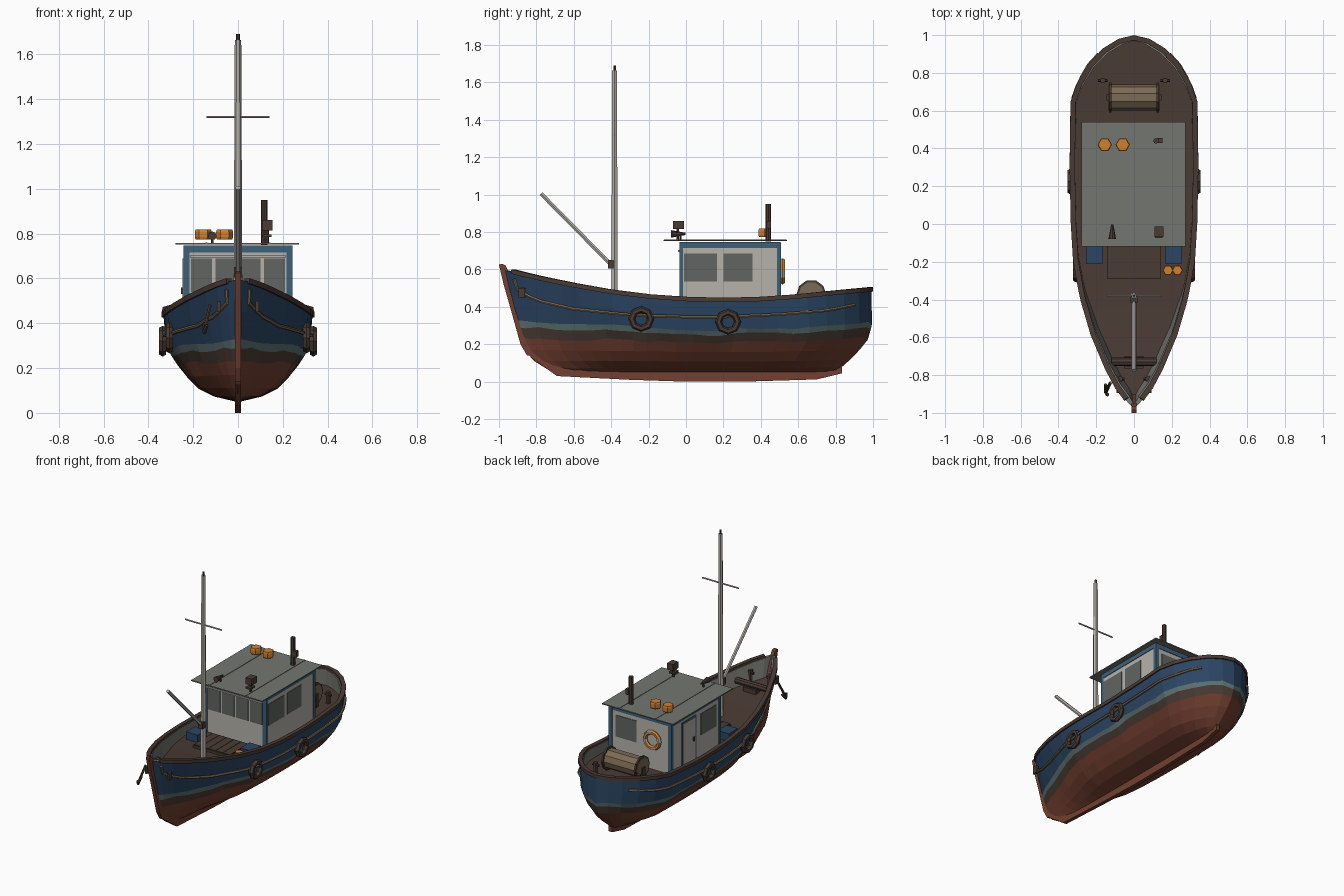
import bpy, bmesh, math, random
from mathutils import Vector, Matrix

if "Cube" in bpy.data.objects:
    bpy.data.objects.remove(bpy.data.objects["Cube"])

random.seed(4)
COL = {"hull_blue": (.024, .060, .125), "trim_blue": (.047, .118, .195), "bottom_red": (.17, .05, .03),
       "dark_brown": (.068, .043, .034), "roof_grey": (.175, .18, .16), "cabin_white": (.47, .45, .41),
       "window_grey": (.12, .13, .12), "orange": (.62, .22, .03), "rope_tan": (.20, .145, .09),
       "waterline_teal": (.11, .17, .175)}
M = {}
for n, c in COL.items():
    M[n] = bpy.data.materials.new(n)
    M[n].diffuse_color = (*c, 1)

def finish(name, bm, *mats):
    bmesh.ops.recalc_face_normals(bm, faces=bm.faces)
    me = bpy.data.meshes.new(name)
    bm.to_mesh(me); bm.free()
    for m in mats:
        me.materials.append(M[m])
    ob = bpy.data.objects.new(name, me)
    bpy.context.collection.objects.link(ob)
    return ob

def box(name, mat, x0, x1, y0, y1, z0, z1):
    bm = bmesh.new()
    bmesh.ops.create_cube(bm, size=1, matrix=Matrix.Translation(((x0+x1)/2, (y0+y1)/2, (z0+z1)/2))
                          @ Matrix.Diagonal((x1-x0, y1-y0, z1-z0, 1)))
    return finish(name, bm, mat)

def sweep(name, mat, pts, section, scales=None):
    """Sweep a closed 2D section along a path, capped at both ends."""
    pts = [Vector(p) for p in pts]
    bm, rings, side = bmesh.new(), [], Vector((1, 0, 0))
    for i, p in enumerate(pts):
        t = (pts[min(i+1, len(pts)-1)] - pts[max(i-1, 0)]).normalized()
        s = t.cross(Vector((0, 0, 1)))
        if s.length > .05:
            side = s.normalized()
        up = side.cross(t).normalized()
        k = scales[i] if scales else 1
        rings.append([bm.verts.new(p + (side*a + up*b)*k) for a, b in section])
    n = len(section)
    for r, q in zip(rings, rings[1:]):
        for j in range(n):
            bm.faces.new((r[j], r[(j+1) % n], q[(j+1) % n], q[j]))
    bm.faces.new(rings[0]); bm.faces.new(rings[-1])
    return finish(name, bm, mat)

def circle(r, n):
    return [(r*math.cos(2*math.pi*i/n), r*math.sin(2*math.pi*i/n)) for i in range(n)]

def tube(name, mat, pts, r, n=8, scales=None):
    return sweep(name, mat, pts, circle(r, n), scales)

def plate_x(name, mat, poly, half):
    """Side profile (y, z) extruded across x."""
    bm = bmesh.new()
    f = bm.faces.new([bm.verts.new((-half, y, z)) for y, z in poly])
    ext = bmesh.ops.extrude_face_region(bm, geom=[f])["geom"]
    bmesh.ops.translate(bm, vec=(2*half, 0, 0), verts=[v for v in ext if isinstance(v, bmesh.types.BMVert)])
    return finish(name, bm, mat)

def ring(name, loc, normal, R, r, seg, sides, *mats, rule=lambda i: 0):
    bm = bmesh.new()
    rot = Vector((0, 0, 1)).rotation_difference(Vector(normal)).to_matrix()
    v = [[bm.verts.new(Vector(loc) + rot @ Vector(((R+a)*math.cos(t), (R+a)*math.sin(t), b)))
          for a, b in circle(r, sides)] for t in [2*math.pi*i/seg for i in range(seg)]]
    for i in range(seg):
        for j in range(sides):
            f = bm.faces.new((v[i][j], v[(i+1) % seg][j], v[(i+1) % seg][(j+1) % sides], v[i][(j+1) % sides]))
            f.material_index = rule(i)
    return finish(name, bm, *mats)

def tab(table, x):
    for (a, p), (b, q) in zip(table, table[1:]):
        if x <= b:
            return p + (q-p)*max(0, (x-a)/(b-a))
    return table[-1][1]

# Hull lines: sheer height, plan half-width, section shape, bow and stern profiles
SHEER = [(-1, .602), (-.8, .553), (-.6, .512), (-.4, .477), (-.2, .452), (0, .438), (.2, .433), (.4, .438),
         (.6, .452), (.8, .472), (1, .49)]
BEAM = [(-1, 0), (-.95, .045), (-.88, .095), (-.78, .147), (-.6, .222), (-.4, .28), (-.2, .315), (0, .327), (.3, .333),
        (.65, .328), (.75, .293), (.85, .235), (.93, .16), (.98, .08), (1, 0)]
SECT = [(0, .03), (.06, .32), (.15, .53), (.28, .68), (.44, .82), (.64, .96), (1, 1)]
BOW = [(0, -.70), (.1, -.79), (.25, -.86), (.5, -.90), (.75, -.94), (1, -.98)]
STERN = [(0, .80), (.12, .86), (.25, .92), (.44, .98), (.6, .994), (1, .992)]

def width(t, u):
    k = min(1, max(0, (-u-.35)/.65))
    return tab(BEAM, u) * (tab(SECT, t)*(1-k) + t**.8*k)

def hull_pt(t, u):
    yb, ys = tab(BOW, t), tab(STERN, t)
    y = yb + (ys-yb)*(u+1)/2
    return Vector((width(t, u), y, .05 + (tab(SHEER, y)-.05)*t - .17*t*(1-t)*max(0, -y)**2))

def hull_x(y, z):
    t = (z-.05)/(tab(SHEER, y)-.05)
    yb, ys = tab(BOW, t), tab(STERN, t)
    return width(t, 2*(y-yb)/(ys-yb)-1)

def deck_z(y):
    return .38 + .1*max(0, -y)**2

# Hull with bands of paint, inner bulwark and deck as one closed shell
US = [-1, -.95, -.88, -.78, -.69, -.6, -.5, -.42, -.35, -.27, -.2, -.1, 0, .08, .15, .23, .3, .39, .48, .56, .65, .75, .85, .93,
      .98, 1]
TS = [0, .06, .15, .28, .415, .53, .595, .8, 1]
MATI = [0, 0, 0, 0, 1, 2, 3, 3, 4, 4]
WAVE = [random.uniform(-.008, .008) for u in US]
rows = []
for t in TS:
    wavy = t in (.415, .53, .595)
    rows.append([hull_pt(t, u) + Vector((0, 0, (w + random.uniform(-.004, .004)) if wavy else 0)) for u, w in zip(US, WAVE)])
inset = lambda p, d: Vector((max(0, p.x-d), p.y*.978, p.z))
rows.append([inset(p, .02) for p in rows[-1]])
low = [inset(hull_pt((deck_z(p.y)-.05)/(p.z-.05), u), .015) for p, u in zip(rows[-2], US)]
for p in low:
    p.z = deck_z(p.y)
rows.append(low)
bm = bmesh.new()
sides = [[[bm.verts.new((p.x*s, p.y, p.z)) for p in r] for r in rows] for s in (1, -1)]
for g in sides:
    for j in range(len(rows)-1):
        for k in range(len(US)-1):
            bm.faces.new((g[j][k], g[j][k+1], g[j+1][k+1], g[j+1][k])).material_index = MATI[j]
for j, mi in ((0, 0), (-1, 1)):
    a, b = sides[0][j], sides[1][j]
    for k in range(len(US)-1):
        bm.faces.new((a[k], a[k+1], b[k+1], b[k])).material_index = mi
bmesh.ops.remove_doubles(bm, verts=bm.verts, dist=1e-4)
finish("hull", bm, "bottom_red", "dark_brown", "waterline_teal", "hull_blue", "roof_grey")

# Rail cap, stem and keel
star = [hull_pt(1, u) + Vector((0, 0, .004)) for u in US]
path = star[1:] + [Vector((-p.x, p.y, p.z)) for p in reversed(star[1:-1])]
sweep("rail_cap", "dark_brown", path, [(-.02, -.012), (.008, -.012), (.008, .012), (-.02, .012)])
plate_x("stem_post", "bottom_red", [(-1, .625), (-.975, .52), (-.935, .38), (-.885, .2), (-.85, .14), (-.8, .14),
                                    (-.85, .25), (-.89, .42), (-.93, .55), (-.965, .622), (-.985, .63)], .013)
plate_x("keel", "bottom_red", [(-.86, .17), (-.83, .13), (-.69, .03), (-.3, .01), (0, 0), (.3, 0), (.7, .012), (.835, .045),
                               (.835, .1), (.7, .085), (0, .07), (-.65, .07), (-.78, .15)], .013)

# Side ropes, tyre fenders, hawse plates
ROPE = [(-.92, .55), (-.9, .49), (-.8, .435), (-.6, .388), (-.3, .357), (0, .346), (.2, .346), (.5, .36), (.75, .38), (.9, .41)]
RY = [-.92, -.91, -.9, -.87] + [-.83 + 1.73*i/30 for i in range(31)]
for s, tag in ((1, "right"), (-1, "left")):
    tube("rope_" + tag, "rope_tan", [(s*(hull_x(y, tab(ROPE, y))+.007), y, tab(ROPE, y)) for y in RY], .009, 6)
    for y, z in ((-.24, .335), (.225, .32)):
        ring("tyre_" + tag, (s*(hull_x(y, z)+.016), y, z), (1, 0, 0), .051, .018, 8, 6, "dark_brown")
    box("hawse_plate_" + tag, "dark_brown", s*.085-.008, s*.085+.008, -.895, -.86, .45, .50)
    # Bollards fore and aft
    for y, x in ((-.82, .075), (.76, .165)):
        z = deck_z(y)
        tube("bollard_" + tag, "dark_brown", [(s*x, y, z), (s*x, y, z+.08)], .016, 6)
        tube("bollard_bar_" + tag, "dark_brown", [(s*x-.025, y, z+.06), (s*x+.025, y, z+.06)], .008, 6)
    box("fish_crate_" + tag, "hull_blue", s*.21-.045, s*.21+.045, -.21, -.11, .38, .437)

# Anchor on the left bow
tube("anchor_shank", "dark_brown", [(-.125, -.84, .48), (-.148, -.89, .37)], .008, 6)
tube("anchor_arms", "dark_brown", [(-.15, -.85, .40), (-.15, -.89, .36), (-.14, -.905, .39)], .009, 6)

# Cabin walls, trim and roof
X, Y0, Y1 = .24, -.03, .502
box("cabin", "cabin_white", -X, X, Y0, Y1, .375, .745)
for s in (1, -1):
    for y in (Y0, Y1):
        box("corner_trim", "trim_blue", s*(X-.01)-.014, s*(X-.01)+.014, y-.006 if y < 0 else y-.015,
            y+.015 if y < 0 else y+.006, .375, .744)
    box("top_trim_side", "trim_blue", s*X-.004, s*X+.004, Y0, Y1, .715, .746)
for y in (Y0, Y1):
    box("top_trim_end", "trim_blue", -X, X, y-.004, y+.004, .715, .746)
box("roof", "roof_grey", -.278, .272, -.12, .54, .751, .758)
for x in (-.14, .14):
    box("roof_seam", "roof_grey", x-.004, x+.004, -.118, .538, .758, .761)

# Windows and door
for i in range(4):
    x = -.162 + .108*i
    box("front_window", "window_grey", x-.047, x+.047, Y0-.004, Y0, .54, .69)
box("front_window_ledge", "cabin_white", -.215, .215, Y0-.012, Y0, .693, .703)
for y0, y1 in ((-.012, .165), (.20, .355)):
    box("right_window", "window_grey", X, X+.004, y0, y1, .535, .685)
box("left_window", "window_grey", -X-.004, -X, .01, .18, .535, .685)
box("back_window", "window_grey", .03, .19, Y1, Y1+.004, .535, .685)
box("door_frame", "trim_blue", -X-.004, -X, .235, .395, .375, .70)
box("door_panel", "cabin_white", -X-.007, -X-.004, .25, .38, .375, .688)
box("door_handle", "dark_brown", -X-.015, -X-.007, .262, .274, .53, .56)
ring("life_ring", (-.10, .516, .59), (0, 1, 0), .055, .015, 12, 6, "orange", "cabin_white",
     rule=lambda i: 1 if i % 3 == 0 else 0)

# Roof gear: exhaust, search light, horn, floats
tube("exhaust", "dark_brown", [(.117, .44, .75), (.117, .44, .95)], .015, 8)
box("exhaust_bracket", "dark_brown", .125, .15, .43, .455, .82, .86)
tube("light_stand", "dark_brown", [(.13, -.045, .755), (.13, -.045, .83)], .008, 6)
box("light_base", "dark_brown", .11, .15, -.075, -.025, .785, .797)
box("search_light", "dark_brown", .108, .155, -.07, -.012, .815, .86)
tube("horn", "dark_brown", [(-.115, -.002, .79), (-.115, -.08, .79)], .02, 8, [.3, 1])
tube("horn_stand", "dark_brown", [(-.115, -.03, .755), (-.115, -.03, .79)], .006, 6)
for x, y, z in ((-.155, .42, .774), (-.06, .42, .774), (.18, -.245, .385), (.23, -.245, .385)):
    r = .038 if y > 0 else .028
    tube("float", "orange", [(x, y, z), (x, y, z+.01), (x, y, z+.034), (x, y, z+.044)], r, 6, [.9, 1, 1, .9])

# Mast, crossbar, boom
MY = -.382
tube("mast", "cabin_white", [(0, MY, .38), (0, MY, 1.665)], .02, 6, [1, .72])
tube("mast_cap", "dark_brown", [(0, MY, 1.66), (0, MY, 1.69)], .008, 6)
tube("crossbar", "cabin_white", [(-.14, MY, 1.32), (.14, MY, 1.32)], .005, 6)
tube("boom", "cabin_white", [(0, -.40, .625), (0, -.775, 1.005)], .012, 6)
box("boom_bracket", "dark_brown", -.018, .018, -.418, -.385, .605, .65)

# Deck hatch with planks
box("hatch_coaming", "dark_brown", -.143, .143, -.292, -.08, .375, .405)
for i in range(5):
    x = -.112 + .056*i
    box("hatch_plank", "dark_brown", x-.0265, x+.0265, -.288, -.084, .405, .411)

# Bow windlass and stern winch
box("windlass_base", "dark_brown", -.05, .05, -.765, -.70, .41, .46)
tube("windlass_drum", "dark_brown", [(-.12, -.73, .475), (.12, -.73, .475)], .022, 8)
tube("net_drum", "rope_tan", [(-.135, .67, .465), (.135, .67, .465)], .068, 10)
for s in (1, -1):
    tube("drum_flange", "dark_brown", [(s*.12, .67, .465), (s*.132, .67, .465)], .08, 10)
    box("winch_leg", "dark_brown", s*.14-.005, s*.14+.005, .655, .685, .375, .47)

for m in bpy.data.materials:
    if m.users and not m.is_grease_pencil:
        m.use_nodes = True
        m.node_tree.nodes["Principled BSDF"].inputs["Base Color"].default_value = m.diffuse_color
